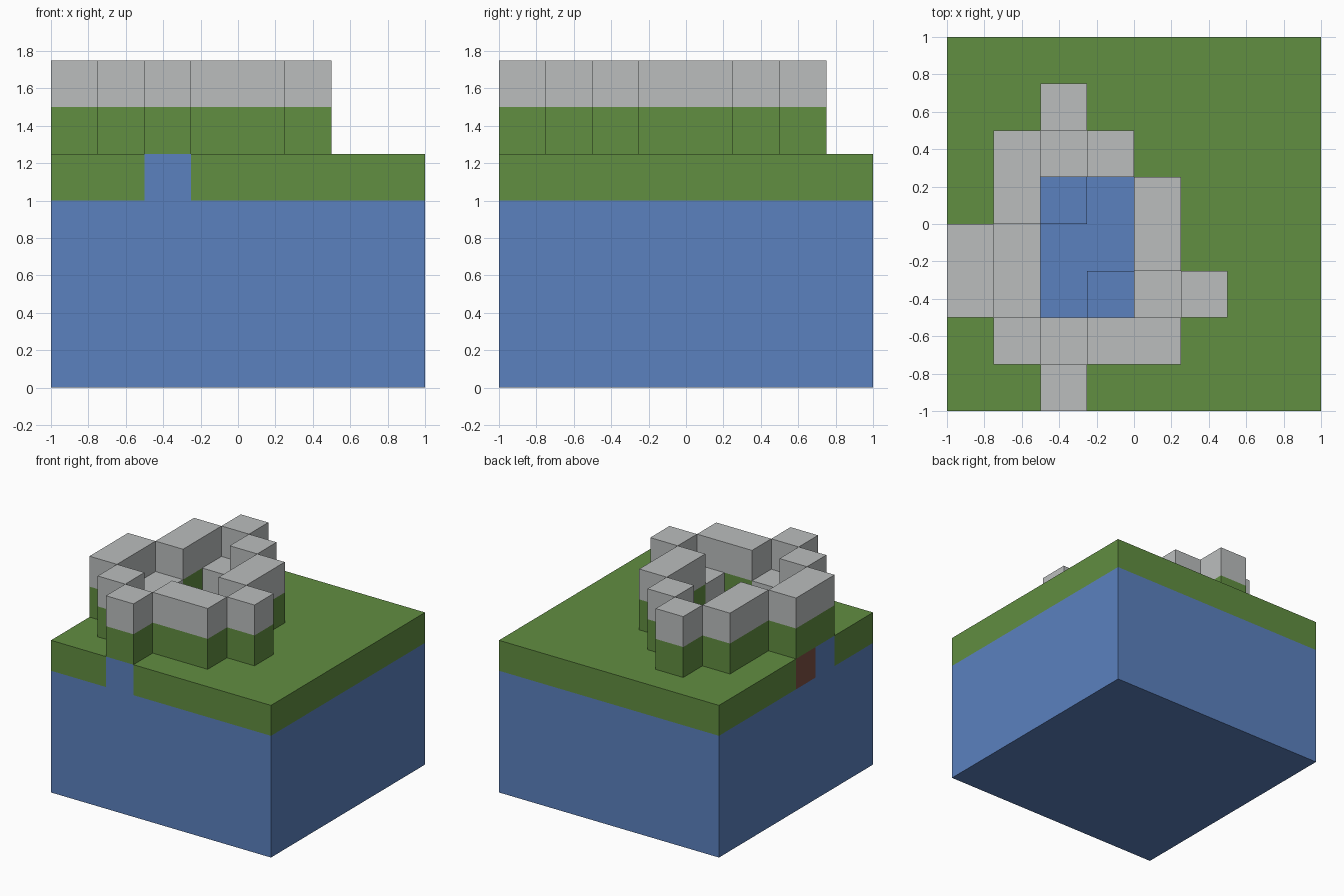
import bpy
import bmesh
import math
from mathutils import Vector

if "Cube" in bpy.data.objects:
    bpy.data.objects.remove(bpy.data.objects["Cube"], do_unlink=True)

CELL = 0.25
HALF = 4  # half the grid width in cells


def linear(c):
    c /= 255
    return c / 12.92 if c <= 0.04045 else ((c + 0.055) / 1.055) ** 2.4


def make_material(name, rgb):
    colour = [linear(c) for c in rgb] + [1.0]
    mat = bpy.data.materials.new(name)
    mat.use_nodes = True
    mat.diffuse_color = colour
    shader = mat.node_tree.nodes["Principled BSDF"]
    shader.inputs["Base Color"].default_value = colour
    shader.inputs["Roughness"].default_value = 0.9
    return mat


# Each block kind: object name and material
KINDS = {
    "w": ("blue_ground", make_material("blue", (91, 129, 191))),
    "g": ("grass_blocks", make_material("green", (97, 142, 65))),
    "d": ("soil_block", make_material("brown", (124, 79, 66))),
    "s": ("stone_caps", make_material("grey", (187, 190, 190))),
}

# Block stacks from the ground up
STACKS = {
    ".": "wwwwg",    # meadow
    "W": "wwwwwgs",  # rim wall
    "D": "wwwwdgs",  # rim wall over soil
    "L": "wwwwws",   # inner ledge
    "P": "wwwww",    # pool shallows
    "S": "wwww",     # pool centre
}

# Plan, back row first
PLAN = [
    "........",
    "..W.....",
    ".WLW....",
    ".WPSW...",
    "DLSSW...",
    "WLSPLW..",
    ".WLWW...",
    "..W.....",
]

blocks = {}
for j, row in enumerate(reversed(PLAN)):
    for i, key in enumerate(row):
        for k, kind in enumerate(STACKS[key]):
            blocks[i, j, k] = kind

DIRECTIONS = [Vector(s * (a == n) for n in range(3)) for a in range(3) for s in (-1, 1)]


def add_exposed_faces(bm, pos):
    """Add the sides of a block that no other block covers."""
    centre = Vector((pos[0] - HALF + 0.5, pos[1] - HALF + 0.5, pos[2] + 0.5))
    for d in DIRECTIONS:
        if tuple(int(p + q) for p, q in zip(pos, d)) in blocks:
            continue
        u = Vector((d.y, d.z, d.x))
        v = d.cross(u)
        corners = [(-u - v), (u - v), (u + v), (v - u)]
        bm.faces.new([bm.verts.new((centre + d / 2 + c / 2) * CELL) for c in corners])


# One object per block kind, with flush faces merged
for kind, (name, mat) in KINDS.items():
    bm = bmesh.new()
    for pos, block_kind in blocks.items():
        if block_kind == kind:
            add_exposed_faces(bm, pos)
    bmesh.ops.remove_doubles(bm, verts=bm.verts, dist=0.001)
    bmesh.ops.dissolve_limit(bm, angle_limit=math.radians(1),
                             verts=bm.verts, edges=bm.edges)
    mesh = bpy.data.meshes.new(name)
    bm.to_mesh(mesh)
    bm.free()
    mesh.materials.append(mat)
    bpy.context.collection.objects.link(bpy.data.objects.new(name, mesh))
